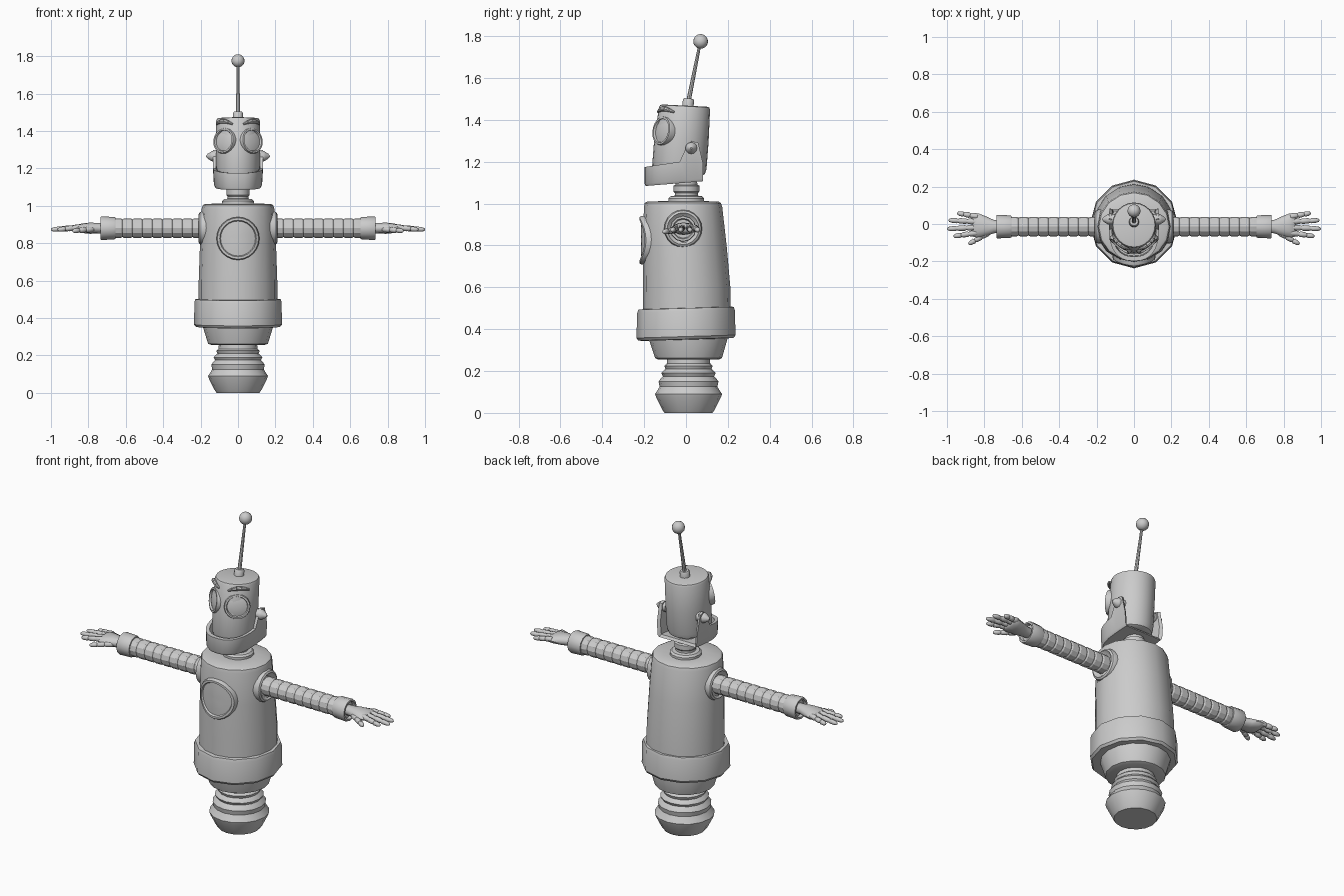
import bpy, bmesh, math
from mathutils import Matrix, Vector

if "Cube" in bpy.data.objects:
    bpy.data.objects.remove(bpy.data.objects["Cube"])

grey = bpy.data.materials.new("plain grey")
grey.diffuse_color = (0.6, 0.6, 0.6, 1)
grey.use_nodes = True
grey.node_tree.nodes["Principled BSDF"].inputs["Base Color"].default_value = grey.diffuse_color


def finish(name, bm, angle=35):
    bmesh.ops.recalc_face_normals(bm, faces=bm.faces)
    me = bpy.data.meshes.new(name)
    bm.to_mesh(me)
    bm.free()
    me.materials.append(grey)
    for p in me.polygons:
        p.use_smooth = True
    me.set_sharp_from_angle(angle=math.radians(angle))
    ob = bpy.data.objects.new(name, me)
    bpy.context.collection.objects.link(ob)
    return ob


def loft(bm, rings, sides=16, mat=Matrix(), tilt=0):
    """Stack elliptical rings (z, centre_y, radius_x, radius_y) and cap both ends."""
    loops = []
    for z, cy, rx, ry in rings:
        loop = []
        for i in range(sides):
            a = 2 * math.pi * i / sides
            y = cy + ry * math.sin(a)
            loop.append(bm.verts.new(mat @ Vector((rx * math.cos(a), y, z + tilt * y))))
        loops.append(loop)
    for lo, hi in zip(loops, loops[1:]):
        for i in range(sides):
            j = (i + 1) % sides
            bm.faces.new((lo[i], lo[j], hi[j], hi[i]))
    bm.faces.new(loops[0][::-1])
    bm.faces.new(loops[-1])


def solid(name, rings, sides=16, mat=Matrix(), tilt=0, angle=35):
    bm = bmesh.new()
    loft(bm, rings, sides, mat, tilt)
    return finish(name, bm, angle)


def round_rings(pairs):
    return [(z, 0, r, r) for z, r in pairs]


def strut(bm, p, q, profile, sides=8):
    """Lathe a (fraction, radius) profile along the line p to q."""
    p, q = Vector(p), Vector(q)
    d = q - p
    mat = Matrix.Translation(p) @ d.to_track_quat('Z', 'Y').to_matrix().to_4x4()
    loft(bm, round_rings([(t * d.length, r) for t, r in profile]), sides, mat)


# Bellows base
solid("bellows_base", [(z, 0.012, r, r) for z, r in (
    (0, .115), (.015, .125), (.075, .155), (.09, .16), (.105, .15), (.125, .138), (.15, .143),
    (.16, .136), (.175, .122), (.19, .13), (.2, .122), (.21, .11), (.225, .116), (.235, .104),
    (.3, .10))], 16, angle=25)

# Waist, belt and torso
solid("waist", [(.255, .012, .14, .145), (.262, .012, .16, .16), (.36, .01, .19, .19),
                (.4, .005, .19, .19)], 16)
solid("belt", [(.35, 0, .2, .2), (.352, 0, .225, .228), (.365, 0, .235, .237),
               (.485, 0, .233, .233), (.5, 0, .228, .228), (.502, 0, .2, .2)], 12, tilt=.03)
solid("torso", [(.45, .005, .21, .21), (.6, .003, .21, .209), (.8, -.006, .203, .2),
                (.985, -.014, .194, .187), (1.003, -.015, .188, .182), (1.01, -.015, .175, .17),
                (1.012, -.01, .09, .09)], 16)

# Chest disc bent around the torso
bm = bmesh.new()
loft(bm, round_rings([(-.04, .115), (.012, .115), (.02, .11), (.02, .098), (.01, .093),
                      (.011, .07), (.012, .04), (.012, .012)]), 24,
     Matrix.Translation((0, -.203, .825)) @ Matrix.Rotation(math.pi / 2, 4, 'X'))
for v in bm.verts:
    v.co.y += .205 - math.sqrt(.205 ** 2 - v.co.x ** 2)
finish("chest_disc", bm)

# Neck
solid("neck", [(z, .002, r, r) for z, r in (
    (1.0, .085), (1.025, .085), (1.035, .075), (1.038, .055), (1.05, .055), (1.058, .062),
    (1.085, .062), (1.09, .052), (1.16, .05))], 16)

# Skull
solid("skull", [(1.135, -.03, .095, .1), (1.145, -.032, .11, .122), (1.17, -.032, .116, .13),
                (1.3, -.022, .117, .13), (1.455, -.007, .117, .122), (1.465, -.006, .112, .117),
                (1.468, -.006, .1, .105)], 24, tilt=-.05)

# Jaw: a U-shaped shell with raised hinge tabs and a closed floor
path = [(.131, .082), (.133, .058), (.134, .03), (.134, .006), (.134, -.03)]
for i in range(1, 9):
    a = math.pi / 2 * i / 8
    path.append((.134 * math.cos(a) ** .8, -.03 - .168 * math.sin(a) ** .9) if i < 8 else (0, -.198))
path += [(-x, y) for x, y in path[-2::-1]]


def jaw_top(y):
    if y > .07:
        return 1.19
    if y > .05:
        return 1.292
    if y > .0:
        return 1.298 if y > .02 else 1.28
    return 1.2 + .15 * (y + .03)


bm = bmesh.new()
rows = []
for x, y in path:
    low = 1.1 + .08 * y
    rows.append([bm.verts.new(c) for c in (
        (x * .9, y * .97, low), (x * .96, y, low + .012), (x, y, jaw_top(y)),
        (x * .88, y * .88, jaw_top(y)), (x * .84, y * .86, low + .014))])
for a, b in zip(rows, rows[1:]):
    for k in range(4):
        bm.faces.new((a[k], b[k], b[k + 1], a[k + 1]))
bm.faces.new([r[0] for r in rows])
bm.faces.new([r[4] for r in rows])
for r in (rows[0], rows[-1]):
    bm.faces.new(r)
bm.faces.new((rows[0][0], rows[0][4], rows[-1][4], rows[-1][0]))
bmesh.ops.triangulate(bm, faces=[f for f in bm.faces if len(f.verts) > 4])
finish("jaw", bm)

# Antenna
bm = bmesh.new()
strut(bm, (0, .008, 1.455), (0, .013, 1.502), ((0, .027), (.85, .027), (1, .022)), 12)
strut(bm, (0, .012, 1.49), (0, .066, 1.76), ((0, .011), (1, .007)), 8)
finish("antenna_rod", bm)
bm = bmesh.new()
bmesh.ops.create_uvsphere(bm, u_segments=16, v_segments=10, radius=.035,
                          matrix=Matrix.Translation((0, .07, 1.775)))
finish("antenna_ball", bm)

# Parts repeated on both sides
for s, side in ((1, "left"), (-1, "right")):
    flip = Matrix.Scale(s, 4, (1, 0, 0))

    # Goggle eye with raised rim
    n = Vector((.6, -.78, .15)).normalized()
    mat = flip @ Matrix.Translation((.071, -.109, 1.347)) @ n.to_track_quat('Z', 'Y').to_matrix().to_4x4()
    solid(side + "_eye", round_rings([(-.045, .066), (.004, .07), (.013, .067), (.014, .058),
                                      (.004, .054), (.008, .04), (.011, .015)]), 24, mat)

    # Eyebrow following the skull
    bm = bmesh.new()
    pts = []
    for i in range(6):
        a = math.radians(14 + 11 * i)
        pts.append((s * .121 * math.sin(a), -.012 - .126 * math.cos(a), 1.437 + .016 * math.sin(math.pi * i / 5)))
    for i in range(5):
        r0, r1 = (.005, .009, .012, .012, .009, .005)[i:i + 2]
        strut(bm, pts[i], pts[i + 1], ((0, r0), (1, r1)), 8)
    finish(side + "_eyebrow", bm)

    # Pointed ear bolt
    mat = flip @ Matrix.Translation((0, .025, 1.265)) @ Matrix.Rotation(math.pi / 2, 4, 'Y')
    solid(side + "_ear_bolt", round_rings([(.1, .028), (.138, .028), (.145, .024), (.162, .013),
                                           (.17, .004)]), 12, mat)

    # Shoulder socket, ribbed arm and cuff along x
    axis = flip @ Matrix.Translation((0, -.014, .88)) @ Matrix.Rotation(math.pi / 2, 4, 'Y')
    solid(side + "_shoulder", round_rings([(.12, .09), (.19, .091), (.204, .086), (.21, .076),
                                           (.2, .066), (.19, .05)]), 20, axis)
    ribs = [(.17, .045)]
    for i in range(9):
        x = .19 + i * .0535
        ribs += [(x, .047), (x + .008, .052), (x + .045, .052)]
    solid(side + "_arm", round_rings(ribs + [(.68, .047)]), 12, axis, angle=25)
    solid(side + "_cuff", round_rings([(.655, .05), (.656, .058), (.662, .06), (.73, .063),
                                       (.736, .06), (.736, .05), (.72, .045)]), 12, axis)

    # Palm, flattened and widening towards the fingers
    solid(side + "_palm", [(.71, 0, .028, .03), (.75, .0, .028, .036), (.79, .002, .03, .052),
                           (.83, .006, .026, .064), (.855, .008, .02, .064), (.865, .008, .01, .055)],
          12, axis, angle=50)

    # Jointed fingers and thumb
    bm = bmesh.new()
    knuckles = ((0, .012), (.08, .016), (.3, .015), (.36, .011), (.42, .015), (.62, .014),
                (.68, .010), (.73, .014), (.9, .012), (.97, .008), (1, .003))
    for y0, y1, tip in ((.04, .058, .945), (.012, .02, .992), (-.018, -.026, 1.0), (-.046, -.066, .965)):
        strut(bm, (s * .835, y0, .886), (s * tip, y1, .872), knuckles)
    strut(bm, (s * .775, -.045, .875), (s * .885, -.108, .865), knuckles)
    finish(side + "_fingers", bm, 50)
